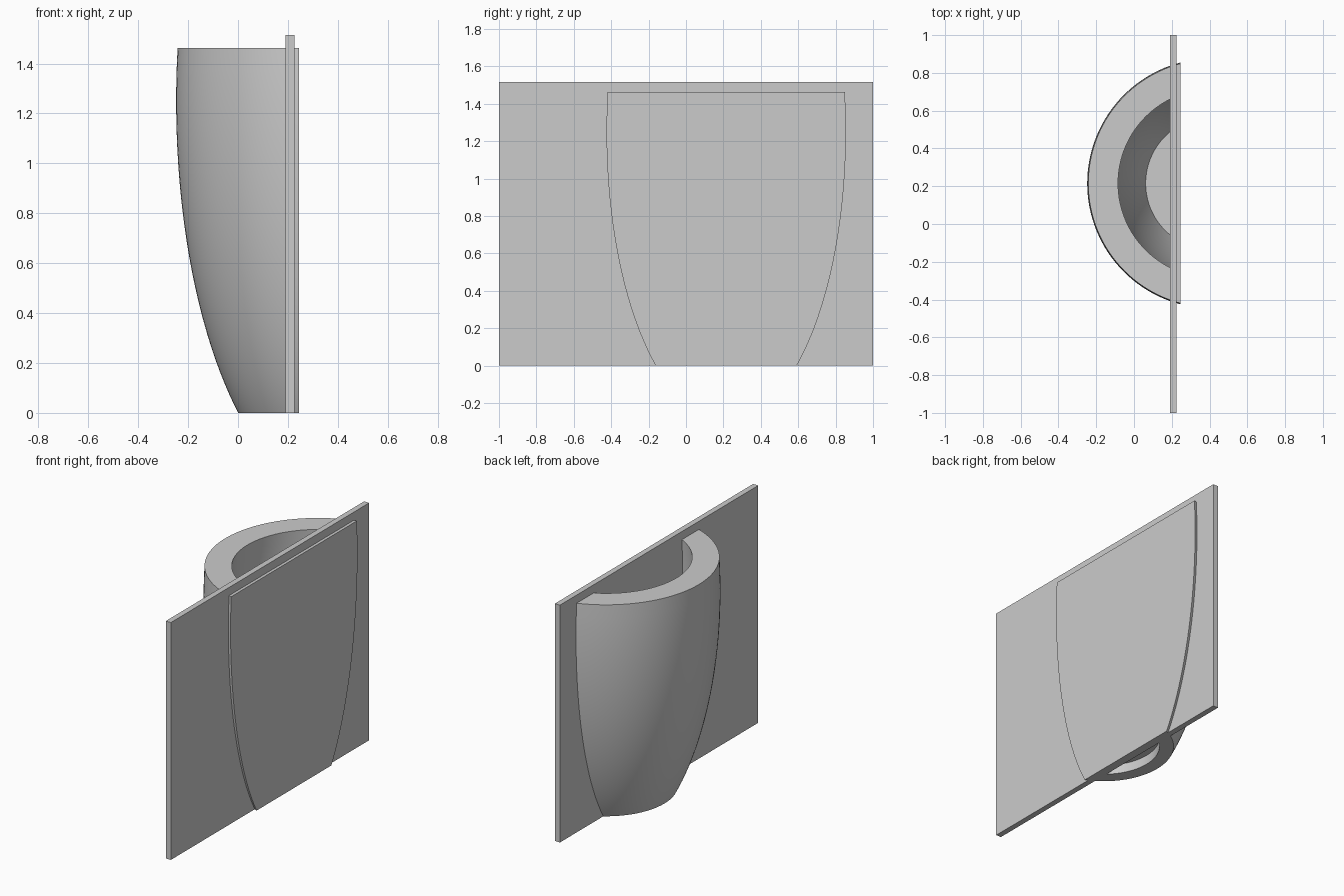
import bpy, bmesh, math
from mathutils import Vector, Matrix

cube = bpy.data.objects.get("Cube")
if cube:
    bpy.data.objects.remove(cube, do_unlink=True)

grey = bpy.data.materials.new("plain_grey")
grey.use_nodes = True
colour = (0.6, 0.6, 0.6, 1)
grey.diffuse_color = colour
grey.node_tree.nodes["Principled BSDF"].inputs["Base Color"].default_value = colour

AXIS = Vector((0.414, 0.215, 0))    # centre line of the pot
RIM = 1.463
FLOOR = 0.22
PLATE_BACK, PLATE_FRONT, RELIEF = 0.19, 0.226, 0.245


def ellipse_curve(radius, height, bottom, top, steps=24):
    """Points on a tall ellipse that is widest at z = 1.25."""
    zs = [bottom + (top - bottom) * (i / steps) ** 1.4 for i in range(steps + 1)]
    return [(radius * math.sqrt(1 - ((1.25 - z) / height) ** 2), z) for z in zs]


def lathe(bm, profile, steps=128):
    verts = [bm.verts.new((r, 0, z)) for r, z in profile]
    edges = [bm.edges.new(pair) for pair in zip(verts, verts[1:])]
    bmesh.ops.spin(bm, geom=verts + edges, axis=(0, 0, 1), cent=(0, 0, 0),
                   angle=2 * math.pi, steps=steps)
    bmesh.ops.remove_doubles(bm, verts=bm.verts[:], dist=1e-4)
    bmesh.ops.translate(bm, verts=bm.verts[:], vec=AXIS)


def slice_x(bm, x, keep_below):
    """Cut at a plane of constant x, keep one side and cap the cut."""
    result = bmesh.ops.bisect_plane(
        bm, geom=bm.verts[:] + bm.edges[:] + bm.faces[:], dist=1e-6,
        plane_co=(x, 0, 0), plane_no=(1, 0, 0),
        clear_outer=keep_below, clear_inner=not keep_below)
    rim = [g for g in result["geom_cut"] if isinstance(g, bmesh.types.BMEdge)]
    bmesh.ops.triangle_fill(bm, edges=rim, use_beauty=True)


def finish(name, bm, smooth=True):
    bmesh.ops.recalc_face_normals(bm, faces=bm.faces[:])
    mesh = bpy.data.meshes.new(name)
    bm.to_mesh(mesh)
    bm.free()
    mesh.materials.append(grey)
    obj = bpy.data.objects.new(name, mesh)
    bpy.context.collection.objects.link(obj)
    if smooth:
        bpy.ops.object.select_all(action="DESELECT")
        obj.select_set(True)
        bpy.context.view_layer.objects.active = obj
        bpy.ops.object.shade_smooth_by_angle(angle=math.radians(30))


# Flat backing plate
bm = bmesh.new()
size = Matrix.Diagonal((PLATE_FRONT - PLATE_BACK, 2, 1.515, 1))
place = Matrix.Translation(((PLATE_FRONT + PLATE_BACK) / 2, 0, 1.515 / 2))
bmesh.ops.create_cube(bm, size=1, matrix=place @ size)
finish("backing_plate", bm, smooth=False)

# Thick-walled pot with a hollow foot, cut off inside the plate
outer = ellipse_curve(0.662, 1.6, 0, RIM)
inner = ellipse_curve(0.504, 1.44, FLOOR, RIM)
foot = [(0, 0.06), (0.33, 0.06), (0.33, 0)]
bm = bmesh.new()
lathe(bm, foot + outer + inner[::-1] + [(0, FLOOR)])
slice_x(bm, PLATE_BACK + 0.01, keep_below=True)
finish("pot_shell", bm)

# Solid slice of the pot outline, raised on the other side of the plate
bm = bmesh.new()
lathe(bm, [(0, 0)] + outer + [(0, RIM)])
slice_x(bm, RELIEF, keep_below=True)
slice_x(bm, PLATE_FRONT - 0.01, keep_below=False)
finish("raised_outline", bm)
